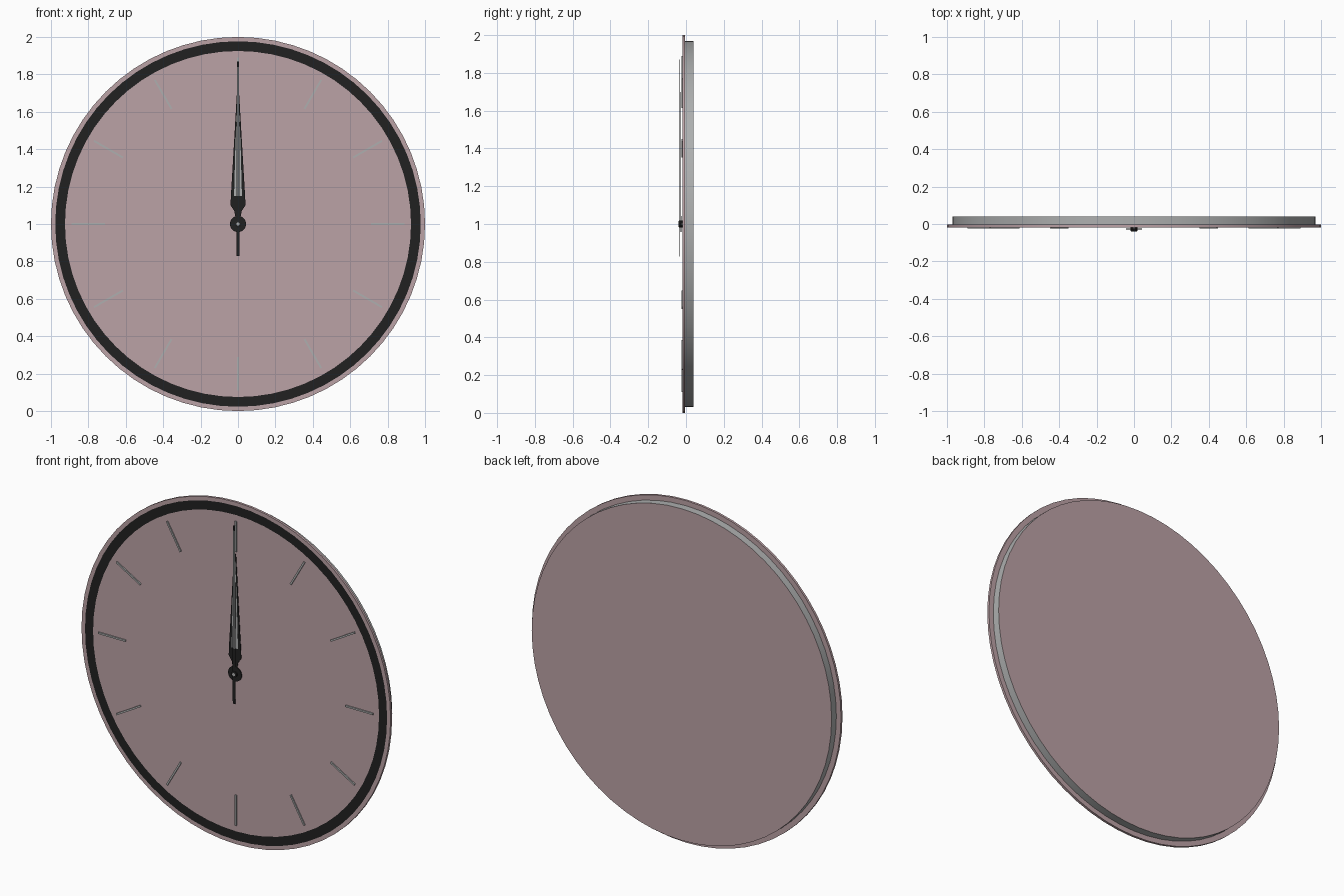
import bpy, bmesh, math
from mathutils import Matrix, Vector

if "Cube" in bpy.data.objects:
    bpy.data.objects.remove(bpy.data.objects["Cube"])

CENTRE = Vector((0, 0, 1))
SEG = 64


def material(name, rgb):
    m = bpy.data.materials.new(name)
    m.diffuse_color = (*rgb, 1)
    m.use_nodes = True
    m.node_tree.nodes["Principled BSDF"].inputs["Base Color"].default_value = m.diffuse_color
    return m


PINK = material("dusty_pink", (0.50, 0.36, 0.38))
BLACK = material("black", (0.015, 0.015, 0.015))
GREY = material("metal_grey", (0.42, 0.43, 0.43))


def finish(name, bm, mats, smooth=False):
    bmesh.ops.recalc_face_normals(bm, faces=bm.faces)
    mesh = bpy.data.meshes.new(name)
    bm.to_mesh(mesh)
    bm.free()
    for m in mats:
        mesh.materials.append(m)
    ob = bpy.data.objects.new(name, mesh)
    bpy.context.collection.objects.link(ob)
    if smooth:
        bpy.ops.object.select_all(action='DESELECT')
        ob.select_set(True)
        bpy.context.view_layer.objects.active = ob
        bpy.ops.object.shade_smooth_by_angle(angle=math.radians(30))
    return ob


def lathe(name, profile, mats, bands, closed=False):
    """Turn (radius, y) points about the clock axis; bands = material per step."""
    bm = bmesh.new()
    rings = []
    for r, y in profile:
        rings.append([bm.verts.new(CENTRE + Vector((r * math.cos(a), y, r * math.sin(a))))
                      for a in (2 * math.pi * i / SEG for i in range(SEG))])
    steps = len(rings) if closed else len(rings) - 1
    for s in range(steps):
        p, q = rings[s], rings[(s + 1) % len(rings)]
        for i in range(SEG):
            j = (i + 1) % SEG
            bm.faces.new((p[i], p[j], q[j], q[i])).material_index = bands[s]
    if not closed:
        bm.faces.new(rings[0]).material_index = bands[-1]
        bm.faces.new(rings[-1]).material_index = bands[-1]
    return finish(name, bm, mats, True)


def plate(name, half, y0, y1, mat):
    """Flat hand symmetric in x: half = (half width, height above the hub)."""
    outline = half + [(-x, z) for x, z in reversed(half)]
    bm = bmesh.new()
    f = bm.faces.new([bm.verts.new(CENTRE + Vector((x, y0, z))) for x, z in outline])
    new = bmesh.ops.extrude_face_region(bm, geom=[f])["geom"]
    bmesh.ops.translate(bm, vec=(0, y1 - y0, 0),
                        verts=[g for g in new if isinstance(g, bmesh.types.BMVert)])
    return finish(name, bm, [mat])


# Dial plate with the black band printed near its edge
lathe("dial", [(0.925, -0.018), (0.977, -0.018), (1.0, -0.018), (1.0, -0.004), (0.97, -0.004)],
      [PINK, BLACK], [1, 0, 0, 0, 0])

# Case behind the dial: grey wall, pink back
lathe("case", [(0.97, -0.004), (0.97, 0.04)], [PINK, GREY], [1, 0])

# Twelve raised hour markers
bm = bmesh.new()
for i in range(12):
    m = (Matrix.Translation(CENTRE) @ Matrix.Rotation(math.radians(30 * i), 4, 'Y')
         @ Matrix.Translation((0, -0.021, 0.80)) @ Matrix.Diagonal((0.010, 0.008, 0.178, 1)))
    bmesh.ops.create_cube(bm, size=1, matrix=m)
finish("hour_markers", bm, [GREY])

# Hour hand: lance blade, pale inlay and collar
plate("hour_hand", [(0.012, 0.03), (0.020, 0.07), (0.040, 0.10), (0.038, 0.15),
                    (0.022, 0.42), (0.006, 0.70)], -0.026, -0.029, BLACK)
plate("hour_hand_inlay", [(0.021, 0.15), (0.014, 0.42), (0.003, 0.66)], -0.029, -0.030, GREY)
lathe("hour_hand_collar", [(0.014, -0.025), (0.043, -0.025), (0.043, -0.030), (0.014, -0.030)],
      [BLACK], [0] * 4, closed=True)

# Minute hand with counterweight tail, dark edge and pale centre strip
plate("minute_hand", [(0.008, -0.172), (0.009, 0.10), (0.005, 0.87)], -0.035, -0.037, BLACK)
plate("minute_hand_inlay", [(0.003, 0.15), (0.002, 0.84)], -0.037, -0.0375, GREY)

# Centre spindle
lathe("spindle", [(0.018, -0.018), (0.018, -0.038), (0.013, -0.040)], [BLACK], [0, 0, 0])
lathe("spindle_cap", [(0.009, -0.039), (0.009, -0.041)], [GREY], [0, 0])
